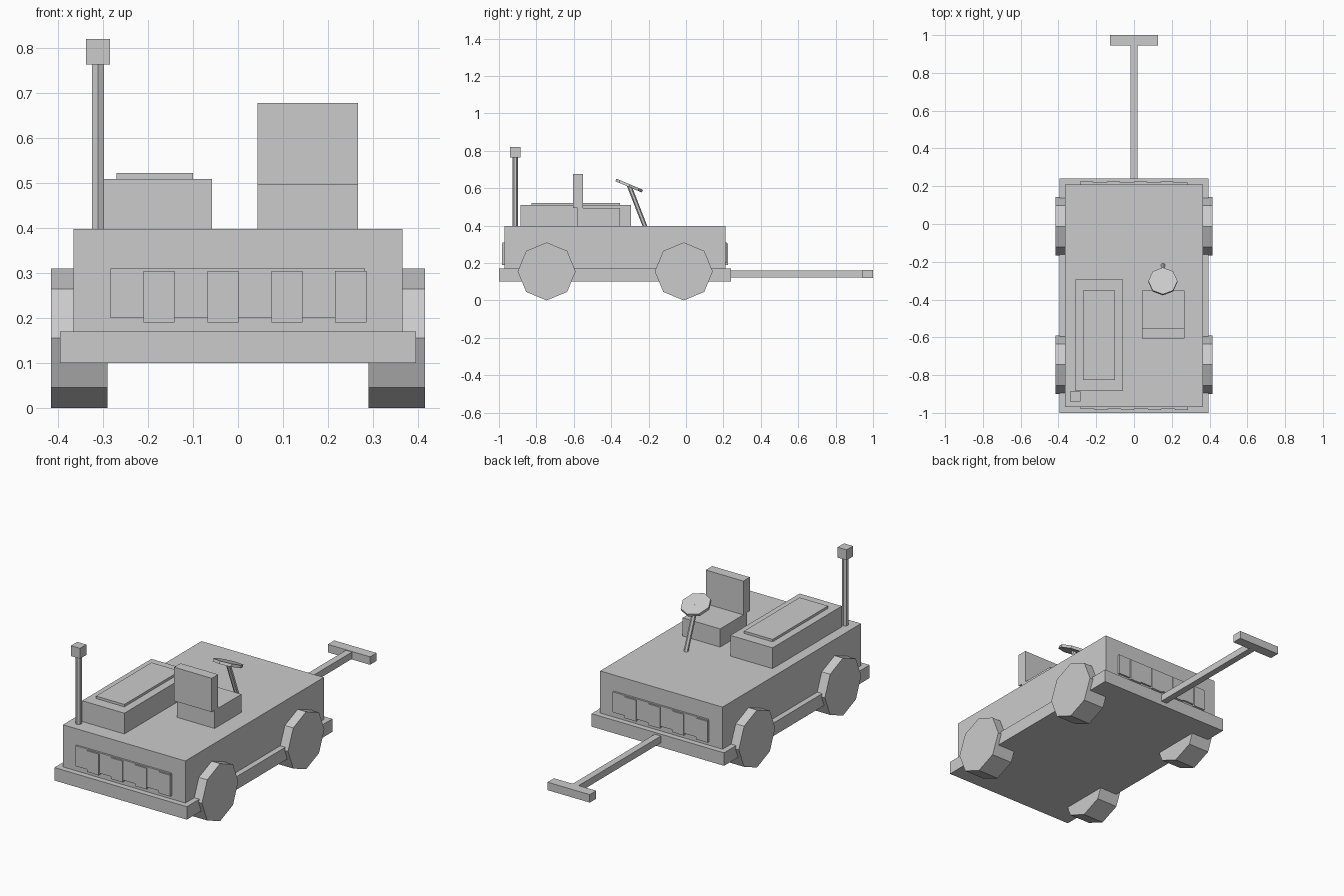
import bpy
from math import pi
from mathutils import Vector

cube = bpy.data.objects.get("Cube")
if cube:
    bpy.data.objects.remove(cube, do_unlink=True)

grey = bpy.data.materials.new("plain grey")
grey.use_nodes = True
grey.diffuse_color = (0.6, 0.6, 0.6, 1)
grey.node_tree.nodes["Principled BSDF"].inputs["Base Color"].default_value = grey.diffuse_color


def finish(name):
    obj = bpy.context.object
    obj.name = name
    obj.data.materials.append(grey)
    return obj


def box(name, x, y, z):
    """Box spanning the given (low, high) range on each axis."""
    spans = (x, y, z)
    bpy.ops.mesh.primitive_cube_add(size=1, location=[(a + b) / 2 for a, b in spans])
    bpy.context.object.scale = [b - a for a, b in spans]
    bpy.ops.object.transform_apply(location=False, rotation=False, scale=True)
    return finish(name)


def prism(name, start, end, radius, sides):
    """Flat-sided rod or disc between two points."""
    start, end = Vector(start), Vector(end)
    axis = end - start
    bpy.ops.mesh.primitive_cylinder_add(vertices=sides, radius=radius, depth=axis.length,
                                        location=(start + end) / 2)
    obj = finish(name)
    obj.rotation_euler = axis.to_track_quat('Z', 'Y').to_euler()
    return obj


# Chassis and body
box("chassis", (-0.395, 0.395), (-1.0, 0.24), (0.10, 0.17))
box("body", (-0.365, 0.365), (-0.97, 0.21), (0.165, 0.397))

# Wheels
for side, s in (("left", 1), ("right", -1)):
    for end, y in (("front", -0.745), ("back", -0.012)):
        wheel = prism(f"{end}_{side}_wheel", (s * 0.29, y, 0.155), (s * 0.415, y, 0.155), 0.155, 8)
        wheel.rotation_euler = (0, pi / 2, 0)

# Grilles: a plate with four slats, turned half round for the other end
for end, s in (("front", 1), ("back", -1)):
    def grille_part(name, x0, x1, depth, z):
        ys = sorted((-0.38 - s * 0.585, -0.38 - s * (0.59 + depth)))
        box(f"{end}_{name}", sorted((s * x0, s * x1)), ys, z)

    grille_part("grille_plate", -0.283, 0.282, 0.010, (0.20, 0.31))
    for i in range(4):
        x = -0.21 + i * 0.142
        grille_part(f"grille_slat_{i + 1}", x, x + 0.069, 0.015, (0.19, 0.304))

# Engine cover
box("engine_cover", (-0.31, -0.058), (-0.885, -0.295), (0.39, 0.509))
box("engine_lid", (-0.27, -0.10), (-0.825, -0.352), (0.50, 0.522))

# Seat
box("seat", (0.043, 0.267), (-0.58, -0.352), (0.39, 0.495))
box("seat_back", (0.043, 0.267), (-0.605, -0.55), (0.495, 0.677))

# Beacon on its mast
prism("beacon_mast", (-0.311, -0.913, 0.39), (-0.311, -0.913, 0.77), 0.015, 6)
box("beacon", (-0.338, -0.284), (-0.94, -0.886), (0.763, 0.819))

# Steering column and wheel
box_centre = Vector((0.153, -0.304, 0.614))
tilt = Vector((0, 0.39, 0.92)).normalized() * 0.0075
prism("steering_column", (0.153, -0.215, 0.385), box_centre, 0.012, 6)
prism("steering_wheel", box_centre - tilt, box_centre + tilt, 0.077, 8)

# Tow bar with cross handle
box("tow_bar", (-0.018, 0.018), (0.23, 0.95), (0.123, 0.16))
box("tow_handle", (-0.126, 0.126), (0.945, 1.0), (0.12, 0.163))
